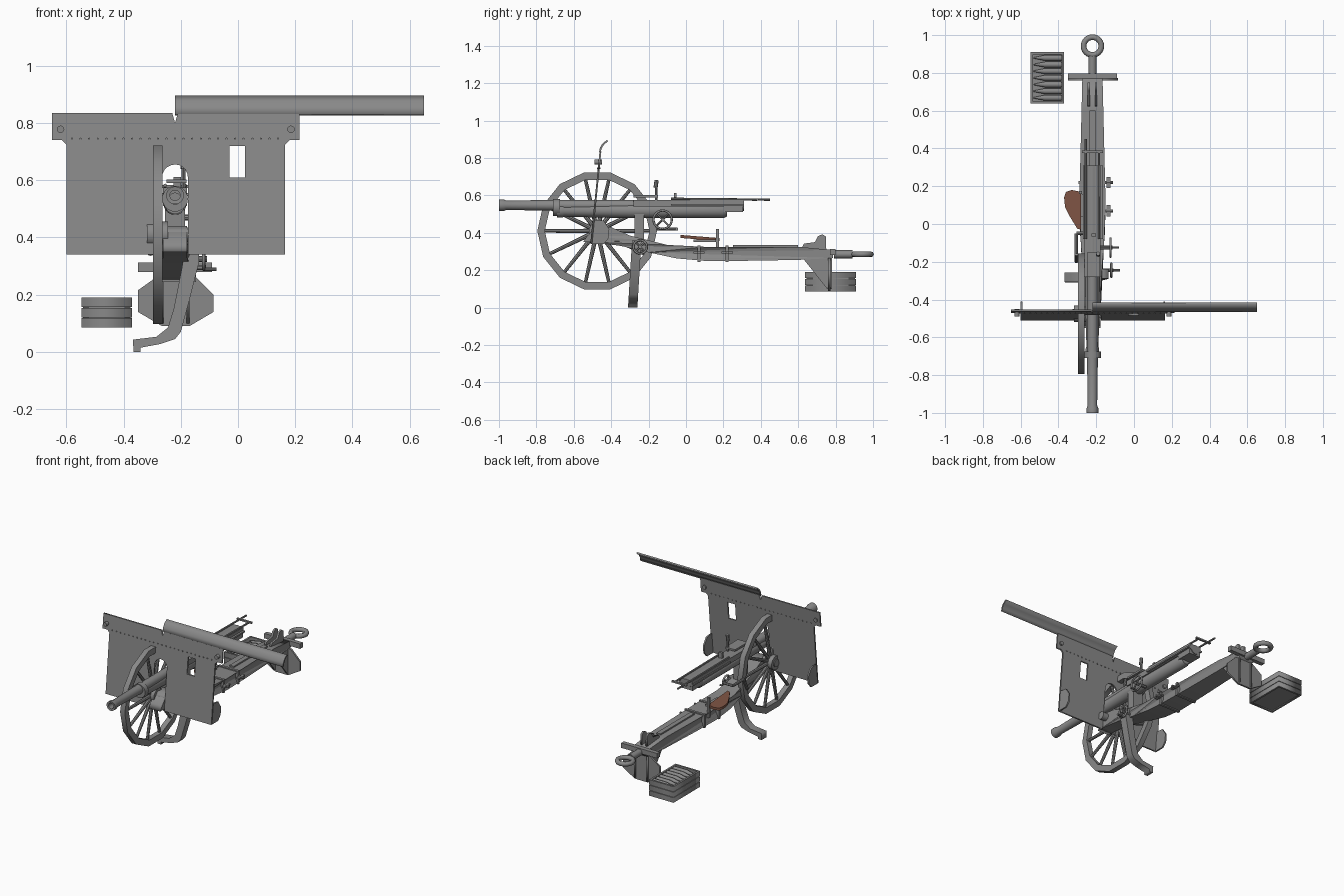
import bpy, bmesh, math
from mathutils import Vector

cube = bpy.data.objects.get("Cube")
if cube:
    bpy.data.objects.remove(cube, do_unlink=True)


def material(name, rgb):
    m = bpy.data.materials.new(name)
    m.use_nodes = True
    m.diffuse_color = (*rgb, 1)
    m.node_tree.nodes["Principled BSDF"].inputs["Base Color"].default_value = (*rgb, 1)
    return m


STEEL = material("grey_steel", (0.25, 0.25, 0.25))
LEATHER = material("brown_leather", (0.2, 0.085, 0.055))
CX = -0.22  # centre line of the gun


def add(name, bm, mat=STEEL, smooth=False):
    bmesh.ops.remove_doubles(bm, verts=bm.verts, dist=1e-5)
    bmesh.ops.recalc_face_normals(bm, faces=bm.faces)
    me = bpy.data.meshes.new(name)
    bm.to_mesh(me)
    bm.free()
    me.materials.append(mat)
    ob = bpy.data.objects.new(name, me)
    bpy.context.collection.objects.link(ob)
    if smooth:
        bpy.ops.object.select_all(action='DESELECT')
        ob.select_set(True)
        bpy.context.view_layer.objects.active = ob
        bpy.ops.object.shade_smooth_by_angle(angle=math.radians(40))
    return ob


def box(name, x, y, z, mat=STEEL):
    bm = bmesh.new()
    bmesh.ops.create_cube(bm, size=1)
    for v in bm.verts:
        v.co = [(s[0] + s[1]) / 2 + c * (s[1] - s[0]) for c, s in zip(v.co, (x, y, z))]
    return add(name, bm, mat)


def rods(name, segments, r, r2=None, sides=12):
    """Cylinders or cones between pairs of points, as one object."""
    bm = bmesh.new()
    for a, b in segments:
        a, b = Vector(a), Vector(b)
        mat4 = (b - a).to_track_quat('Z', 'Y').to_matrix().to_4x4()
        mat4.translation = (a + b) / 2
        bmesh.ops.create_cone(bm, cap_ends=True, segments=sides, radius1=r,
                              radius2=r if r2 is None else r2, depth=(b - a).length, matrix=mat4)
    return add(name, bm, smooth=sides > 8)


def plate(name, loops, axis, lo, hi, mat=STEEL, shape=None):
    """Outline with holes, extruded along an axis and optionally reshaped."""
    cu = bpy.data.curves.new(name, 'CURVE')
    cu.dimensions, cu.fill_mode, cu.extrude = '2D', 'BOTH', (hi - lo) / 2
    for loop in loops:
        sp = cu.splines.new('POLY')
        sp.points.add(len(loop) - 1)
        for p, (u, v) in zip(sp.points, loop):
            p.co = (u, v, 0, 1)
        sp.use_cyclic_u = True
    tmp = bpy.data.objects.new(name + "_outline", cu)
    bpy.context.collection.objects.link(tmp)
    bpy.context.view_layer.update()
    me = bpy.data.meshes.new_from_object(tmp.evaluated_get(bpy.context.evaluated_depsgraph_get()))
    bm = bmesh.new()
    bm.from_mesh(me)
    bpy.data.objects.remove(tmp, do_unlink=True)
    bpy.data.curves.remove(cu)
    bpy.data.meshes.remove(me)
    for v in bm.verts:
        a, b, w = v.co
        w += (lo + hi) / 2
        v.co = {'x': (w, a, b), 'y': (a, w, b), 'z': (a, b, w)}[axis]
        if shape:
            v.co = shape(v.co)
    return add(name, bm, mat)


def circle(cu, cv, r, n, start=0.0, sweep=math.tau):
    step = sweep / n
    count = n if sweep > 6 else n + 1
    return [(cu + r * math.cos(start + i * step), cv + r * math.sin(start + i * step)) for i in range(count)]


def rect(u0, u1, v0, v1):
    return [(u0, v0), (u1, v0), (u1, v1), (u0, v1)]


def lathe_y(name, profile, cz, sides=20):
    """Turned part along y from (radius, y) pairs."""
    bm = bmesh.new()
    vs = [bm.verts.new((CX + r, y, cz)) for r, y in profile]
    edges = [bm.edges.new(e) for e in zip(vs, vs[1:])]
    bmesh.ops.spin(bm, geom=vs + edges, cent=(CX, 0, cz), axis=(0, 1, 0), angle=math.tau, steps=sides)
    return add(name, bm, smooth=True)


def ring(name, loc, major, minor, rot=(0, 0, 0)):
    bpy.ops.mesh.primitive_torus_add(location=loc, rotation=rot, major_radius=major, minor_radius=minor,
                                     major_segments=24, minor_segments=8)
    ob = bpy.context.object
    ob.name = name
    ob.data.materials.append(STEEL)
    bpy.ops.object.shade_smooth_by_angle(angle=math.radians(50))


# Shield: slanted plate with a gun slot and a sight window
def lean(co):
    return Vector((co.x, co.y + (co.z - 0.34) * 0.1, co.z))


slot = circle(CX, 0.61, 0.045, 10, math.pi, -math.pi)
outline = [(-0.60, 0.34), (-0.265, 0.34)] + slot + [(-0.175, 0.34), (0.165, 0.34), (0.165, 0.725), (0.18, 0.74),
           (0.215, 0.74), (0.215, 0.835), (-0.21, 0.835), (CX, 0.80), (-0.23, 0.835), (-0.65, 0.835),
           (-0.65, 0.74), (-0.615, 0.74), (-0.60, 0.725)]
plate("shield", [outline, rect(-0.03, 0.025, 0.61, 0.72)], 'y', -0.512, -0.502, shape=lean)
rods("shield_rivets", [((-0.58 + i * 0.03, -0.477, 0.745), (-0.58 + i * 0.03, -0.457, 0.745))
                       for i in range(25)], 0.004, sides=6)
rods("shield_bolts", [((x, -0.49, 0.778), (x, -0.45, 0.778)) for x in (-0.62, 0.185)], 0.013)
lobe = [(-0.505, 0.34), (-0.49, 0.47), (-0.44, 0.465), (-0.41, 0.42), (-0.415, 0.37), (-0.44, 0.34)]
for side, x in (("right", -0.6), ("left", 0.155)):
    plate(side + "_shield_bracket", [lobe], 'x', x, x + 0.01)

# Curved upper flap
arc = [(-0.465, 0.832), (-0.46, 0.855), (-0.447, 0.877), (-0.423, 0.896)]
inner = [(y + 0.008, z - 0.006) for y, z in reversed(arc)]
plate("shield_flap", [arc + inner], 'x', -0.22, 0.65)

# Spoked wheel
WY, WZ, N = -0.475, 0.41, 14
plate("wheel_rim", [circle(WY, WZ, 0.32, N), circle(WY, WZ, 0.28, N)], 'x', -0.297, -0.263)
rods("wheel_spokes", [((-0.28, WY + 0.04 * math.cos(a), WZ + 0.04 * math.sin(a)),
                       (-0.28, WY + 0.285 * math.cos(a), WZ + 0.285 * math.sin(a)))
                      for a in (i * math.tau / N for i in range(N))], 0.012, 0.009, 8)
rods("wheel_hub", [((-0.318, WY, WZ), (-0.245, WY, WZ))], 0.045, sides=14)
rods("axle", [((-0.325, WY, WZ), (-0.14, WY, WZ))], 0.025)

# Barrel and recoil cradle
lathe_y("barrel", [(0, -0.70), (0.018, -0.70), (0.018, -0.998), (0.031, -1.0), (0.031, -0.975), (0.025, -0.96),
                   (0.029, -0.70), (0.03, 0.31), (0, 0.31)], 0.547)
lathe_y("cradle_tube", [(0, -0.69), (0.036, -0.69), (0.036, -0.66), (0.032, -0.65), (0.04, -0.3),
                        (0.04, 0.2), (0.03, 0.22), (0, 0.22)], 0.518)
lathe_y("barrel_collar", [(0.02, -0.71), (0.045, -0.71), (0.045, -0.675), (0.02, -0.675)], 0.535)
box("slide_tray", (-0.262, -0.178), (-0.28, 0.31), (0.54, 0.575))
box("slide_rail", (-0.27, -0.165), (-0.08, 0.31), (0.545, 0.555))
box("breech_block", (-0.262, -0.178), (0.2, 0.305), (0.51, 0.55))
rods("tray_rods", [((x, -0.08, 0.582), (x, 0.45 - d, 0.577)) for x, d in ((-0.255, 0), (-0.185, 0.07))],
     0.006, sides=8)
box("tray_cross_bar", (-0.275, -0.165), (0.375, 0.388), (0.573, 0.583))
box("cradle_support", (-0.255, -0.185), (-0.275, -0.225), (0.36, 0.52))

# Sight and elevating gear
box("sight_bracket", (-0.25, -0.18), (-0.28, -0.15), (0.59, 0.602))
rods("sight_post", [((-0.19, -0.16, 0.57), (-0.19, -0.16, 0.65))], 0.007, sides=8)
rods("sight_head", [((-0.19, -0.163, 0.64), (-0.19, -0.157, 0.682))], 0.011, sides=8)
box("rear_sight", (-0.225, -0.2), (-0.065, -0.05), (0.57, 0.612))


def handwheel(name, x, y, z, r):
    ring(name + "_rim", (x, y, z), r - 0.006, 0.006, (0, math.pi / 2, 0))
    arms = [((x, y - r * c, z - r * s), (x, y + r * c, z + r * s)) for c, s in ((0.64, 0.64), (0.64, -0.64))]
    rods(name + "_arms", arms, 0.005, sides=6)
    rods(name + "_shaft", [((x - 0.07, y, z), (x + 0.012, y, z))], 0.01, sides=8)
    rods(name + "_grip", [((x, y, z - r * 0.85), (x + 0.045, y, z - r * 0.85))], 0.006, sides=8)


handwheel("elevating_wheel", -0.125, -0.125, 0.47, 0.055)
handwheel("traversing_wheel", -0.12, -0.245, 0.325, 0.042)
rods("side_pipe", [((-0.305, -0.05, 0.42), (-0.305, -0.16, 0.42)), ((-0.305, -0.05, 0.42), (-0.23, -0.05, 0.42)),
                   ((-0.305, -0.16, 0.42), (-0.305, -0.2, 0.34))], 0.009, sides=8)


# Trail, widest in the middle
def taper(co):
    if co.y < 0:
        w = max(0.6, 1 + 1.2 * co.y)
    else:
        w = 1 - max(0, co.y - 0.1) * 0.35
    return Vector((CX + (co.x - CX) * w, co.y, co.z))


trail = [(-0.55, 0.35), (-0.53, 0.38), (-0.48, 0.44), (-0.4, 0.43), (-0.3, 0.385), (-0.2, 0.36), (-0.1, 0.335),
         (0.1, 0.325), (0.6, 0.325), (0.785, 0.308), (0.785, 0.265), (0.6, 0.255), (0.3, 0.25), (0.1, 0.25),
         (-0.05, 0.263), (-0.2, 0.295), (-0.35, 0.33), (-0.5, 0.35)]
plate("trail", [trail], 'x', CX - 0.07, CX + 0.07, shape=taper)
for i, y in enumerate((0.07, 0.22)):
    box(f"trail_band_{i + 1}", (-0.293, -0.147), (y - 0.008, y + 0.008), (0.245, 0.332))
    rods(f"trail_step_{i + 1}", [((-0.15, y, 0.295), (-0.112, y, 0.295))], 0.008, sides=8)
    box(f"step_tread_{i + 1}", (-0.145, -0.125), (y - 0.03, y + 0.03), (0.29, 0.3))
box("trail_top_rail", (-0.235, -0.205), (0.25, 0.6), (0.32, 0.334))
box("end_cross_bar", (-0.35, -0.09), (0.77, 0.798), (0.28, 0.312))

# Tow eye, lifting lugs and ground spade
rods("tow_neck", [((CX, 0.79, 0.285), (CX, 0.89, 0.285))], 0.022)
ring("tow_eye", (CX, 0.942, 0.285), 0.047, 0.015)
lug = [(0.62, 0.32), (0.63, 0.342), (0.69, 0.35), (0.705, 0.382), (0.73, 0.392), (0.748, 0.38), (0.75, 0.31)]
for x in (-0.245, -0.207):
    plate("lifting_lug", [lug], 'x', x, x + 0.012)
blade = [(-0.35, 0.215), (-0.35, 0.14), (-0.265, 0.09), (-0.17, 0.09), (-0.085, 0.14), (-0.085, 0.2),
         (-0.15, 0.265), (-0.28, 0.265)]
plate("spade_blade", [blade], 'y', 0.76, 0.772)
for x in (-0.27, -0.18):
    plate("spade_gusset", [[(0.63, 0.257), (0.78, 0.265), (0.78, 0.1), (0.755, 0.1)]], 'x', x, x + 0.01)

# Curved brake leg with foot
leg = [(-0.135, 0.36), (-0.137, 0.31), (-0.17, 0.18), (-0.2, 0.07), (-0.22, 0.045), (-0.27, 0.028), (-0.34, 0.015),
       (-0.34, 0), (-0.365, 0), (-0.367, 0.043), (-0.285, 0.053), (-0.245, 0.085), (-0.225, 0.15), (-0.195, 0.3),
       (-0.185, 0.36)]
plate("brake_leg", [leg], 'y', -0.31, -0.26, shape=lambda c: Vector((c.x, c.y + c.z * 0.06, c.z)))

# Leather seat
seat = [(-0.28, -0.03), (-0.3, -0.025), (-0.34, 0.04), (-0.365, 0.09), (-0.37, 0.14), (-0.36, 0.17),
        (-0.33, 0.18), (-0.28, 0.17)]
plate("seat", [seat], 'z', 0.366, 0.382, LEATHER, lambda c: Vector((c.x, c.y, c.z - 0.08 * (c.y - 0.05))))
box("seat_arm", (-0.34, -0.25), (0.04, 0.16), (0.352, 0.364))
box("seat_post", (-0.29, -0.275), (0.16, 0.176), (0.29, 0.42))

# Ammunition crate with shells
for i in range(3):
    z = 0.085 + i * 0.036
    plate(f"crate_slats_{i + 1}", [rect(-0.547, -0.37, 0.637, 0.91), rect(-0.535, -0.382, 0.649, 0.898)],
          'z', z, z + 0.033)
box("crate_core", (-0.541, -0.376), (0.643, 0.904), (0.09, 0.165))
rows = [0.668 + i * 0.0352 for i in range(7)]
rods("shell_cases", [((-0.383, y, 0.172), (-0.47, y, 0.172)) for y in rows], 0.016, sides=10)
rods("shell_tips", [((-0.47, y, 0.172), (-0.532, y, 0.172)) for y in rows], 0.016, 0.003, sides=10)
